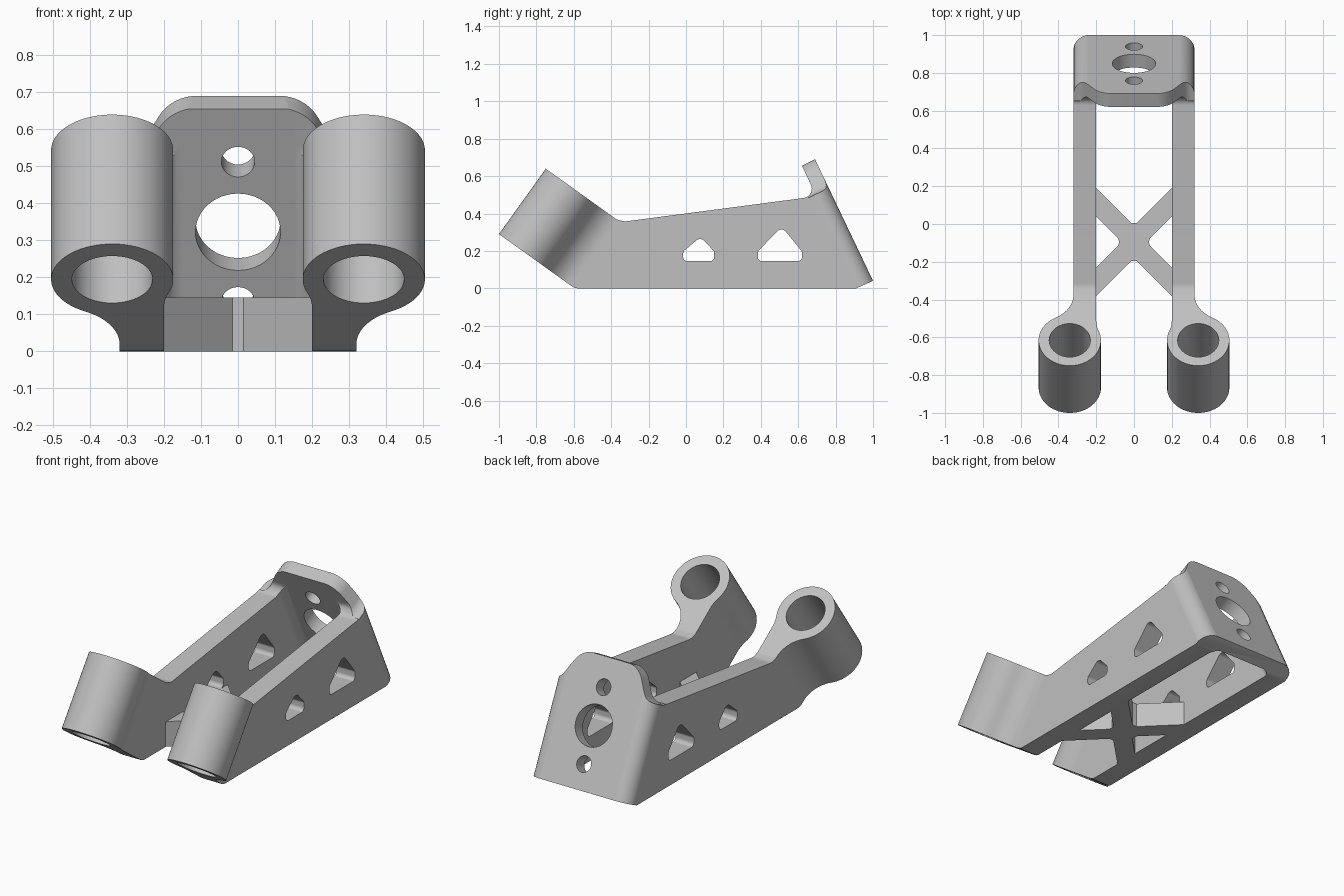
import bpy
import bmesh
import math
from mathutils import Vector

cube = bpy.data.objects.get("Cube")
if cube:
    bpy.data.objects.remove(cube, do_unlink=True)

grey = bpy.data.materials.new("plain grey")
grey.use_nodes = True
grey.diffuse_color = (0.53, 0.53, 0.53, 1)
grey.node_tree.nodes["Principled BSDF"].inputs["Base Color"].default_value = grey.diffuse_color

X, Y, Z = Vector((1, 0, 0)), Vector((0, 1, 0)), Vector((0, 0, 1))
# Leaning directions of the back plate: up along it, and inward through it
FOOT = Vector((0, 1, 0.04))
UP = (Vector((0, 0.69, 0.69)) - FOOT).normalized()
INWARD = X.cross(UP).normalized()
if INWARD.y > 0:
    INWARD.negate()
# Leaning directions of the sockets: along the bore, and down the neck
BORE = Vector((0, 0.58, 0.81)).normalized()
NECK = Vector((0, BORE.z, -BORE.y))
SOCKET_LENGTH = 0.43


def arc(cx, cy, r, a, b, n):
    """Points on an arc from angle a to b in degrees."""
    angles = [math.radians(a + (b - a) * i / n) for i in range(n + 1)]
    return [(cx + r * math.cos(t), cy + r * math.sin(t)) for t in angles]


def rounded(corners, n=8):
    """Polygon from (x, y, radius) corners, each one filleted."""
    out = []
    for i, (x, y, r) in enumerate(corners):
        p = Vector((x, y))
        if r == 0:
            out.append((x, y))
            continue
        a = (Vector(corners[i - 1][:2]) - p).normalized()
        b = (Vector(corners[(i + 1) % len(corners)][:2]) - p).normalized()
        half = a.angle(b) / 2
        centre = p + (a + b).normalized() * (r / math.sin(half))
        start = p + a * (r / math.tan(half)) - centre
        end = p + b * (r / math.tan(half)) - centre
        for k in range(n + 1):
            t = k / n
            sweep = start.angle(end)
            v = (start * math.sin((1 - t) * sweep) + end * math.sin(t * sweep)) / math.sin(sweep)
            out.append(tuple(centre + v))
    return out


def prism(name, points, origin, u, v, w, length):
    """Extrude a flat outline, drawn on u and v, along w."""
    bm = bmesh.new()
    base = [bm.verts.new(origin + u * a + v * b) for a, b in points]
    face = bm.faces.new(base)
    made = bmesh.ops.extrude_face_region(bm, geom=[face])["geom"]
    bmesh.ops.translate(bm, vec=w * length, verts=[g for g in made if isinstance(g, bmesh.types.BMVert)])
    bmesh.ops.recalc_face_normals(bm, faces=bm.faces[:])
    mesh = bpy.data.meshes.new(name)
    bm.to_mesh(mesh)
    bm.free()
    mesh.materials.append(grey)
    obj = bpy.data.objects.new(name, mesh)
    bpy.context.collection.objects.link(obj)
    return obj


def carve(obj, cutter, operation="DIFFERENCE"):
    """Apply a boolean and discard the cutter."""
    cutter.hide_render = True
    mod = obj.modifiers.new("carve", "BOOLEAN")
    mod.operation = operation
    mod.solver = "EXACT"
    mod.object = cutter
    mesh = bpy.data.meshes.new_from_object(obj.evaluated_get(bpy.context.evaluated_depsgraph_get()))
    obj.modifiers.clear()
    obj.data = mesh
    bpy.data.objects.remove(cutter, do_unlink=True)


def finish(obj):
    bpy.ops.object.select_all(action="DESELECT")
    obj.select_set(True)
    bpy.context.view_layer.objects.active = obj
    bpy.ops.object.shade_smooth_by_angle(angle=math.radians(30))
    obj.modifiers.new("flat faces", "WEIGHTED_NORMAL").keep_sharp = True


# Frame: side profile of both arms and the back plate with its raised lip
socket_base = Vector((0, -0.866, 0.194))
low = socket_base + NECK * 0.3
high = low + BORE * SOCKET_LENGTH
side = rounded([
    (low.y, low.z, 0), (low.y + 0.03, 0, 0.06), (0.91, 0, 0), (1, 0.04, 0),
    (0.69, 0.69, 0), (0.62, 0.655, 0), (0.697, 0.492, 0.05),
    (-0.33, 0.357, 0.07), (high.y, high.z, 0)])
frame = prism("frame", side, X * -0.32, Y, Z, X, 0.64)

# Rounded outer back corners, then the open channel between the arms
outer = rounded([(-0.32, 0, 0.085), (0.32, 0, 0.085), (0.32, 2.4, 0), (-0.32, 2.4, 0)])
outer = [(x * 1.0005, n - 0.0005) for x, n in outer]
carve(frame, prism("outer_cutter", outer, FOOT - UP * 1.5, X, INWARD, UP, 4), "INTERSECT")
inner = rounded([(-0.2, 0.078, 0.05), (0.2, 0.078, 0.05), (0.2, 2.6, 0), (-0.2, 2.6, 0)])
carve(frame, prism("channel_cutter", inner, FOOT - UP * 1.5, X, INWARD, UP, 4))

# Shoulders of the lip, convex above and concave where they meet the arms
for s in (-1, 1):
    shoulder = rounded([
        (0.06, 0.721, 0), (0.18, 0.721, 0.12), (0.275, 0.55, 0.06),
        (0.4, 0.55, 0), (0.4, 0.9, 0), (0.06, 0.9, 0)])
    shoulder = [(s * x, w) for x, w in shoulder]
    carve(frame, prism("shoulder_cutter", shoulder, FOOT - INWARD * 0.05, X, UP, INWARD, 0.17))

# Round holes through the back plate
for w, r in ((0.14, 0.045), (0.35, 0.115), (0.56, 0.045)):
    circle = arc(0, w, r, 0, 360, 48)[:-1]
    carve(frame, prism("hole_cutter", circle, FOOT - INWARD * 0.1, X, UP, INWARD, 0.3))

# House-shaped windows through both arms
for y, half, peak in ((0.068, 0.083, 0.275), (0.502, 0.118, 0.33)):
    window = rounded([
        (y - half, 0.145, 0.022), (y + half, 0.145, 0.022), (y + half, 0.197, 0.022),
        (y + 0.01, peak, 0.03), (y - half, 0.197, 0.022)], 5)
    carve(frame, prism("window_cutter", window, X * -0.5, Y, Z, X, 1))
finish(frame)

# Cross brace between the arms
quarter = [(0.2, 0.135), (0.2, 0.285), (0.015, 0.1)]
right_crotch = [(0.085, -0.02), (0.078, 0), (0.085, 0.02)]
left_crotch = [(-x, -y) for x, y in right_crotch]
brace = (right_crotch + quarter + [(-x, y) for x, y in reversed(quarter)] + left_crotch
         + [(-x, -y) for x, y in quarter] + [(x, -y) for x, y in reversed(quarter)])
finish(prism("cross_brace", brace, Vector((0, -0.095, 0)), X, Y, Z, 0.145))

# Tubular sockets, each flowing through a filleted neck into its arm
outline = (arc(0.15, 0.3, 0.17, 180, 243.4, 12)
           + arc(0, 0, 0.165, 63.4, -202.3, 48)[1:]
           + arc(-0.31, 0.127, 0.17, -22.3, 0, 6)[1:]
           + [(-0.14, 0.3)])
for s, label in ((1, "left"), (-1, "right")):
    origin = socket_base + X * (0.34 * s)
    socket = prism(label + "_socket", [(s * x, v) for x, v in outline], origin, X, NECK, BORE, SOCKET_LENGTH)
    bore = arc(0, 0, 0.109, 0, 360, 48)[:-1]
    carve(socket, prism("bore_cutter", bore, origin - BORE * 0.1, X, NECK, BORE, 0.7))
    finish(socket)
